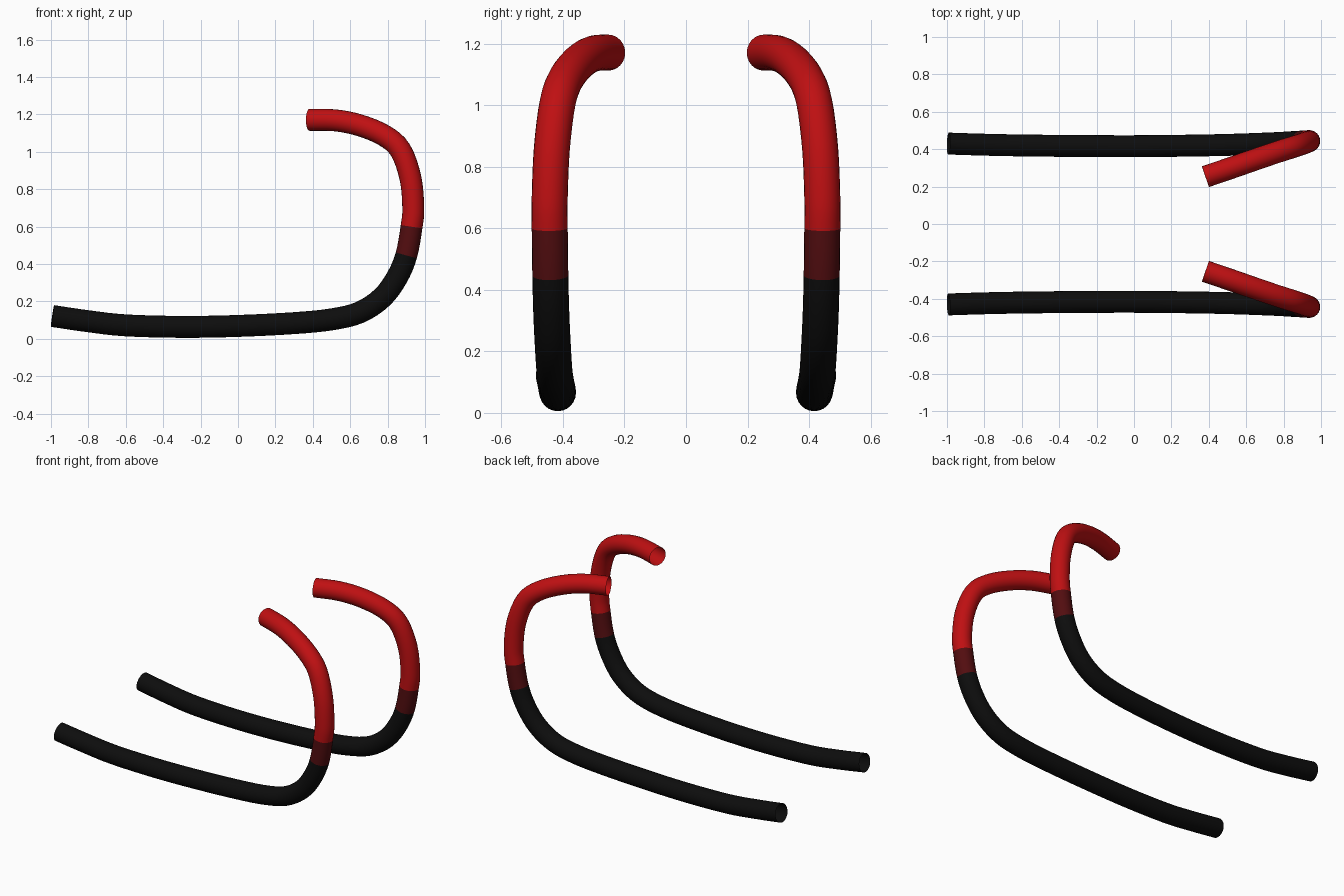
import bpy, bmesh, math
from mathutils import Vector

if "Cube" in bpy.data.objects:
    bpy.data.objects.remove(bpy.data.objects["Cube"])

RADIUS, SIDES, STEPS = 0.0585, 24, 4

# centre line of one bent tube, from the straight end to the hooked tip
PATH = [Vector(p) for p in [
    (-0.992, 0.430, 0.122), (-0.80, 0.424, 0.094), (-0.60, 0.420, 0.072),
    (-0.30, 0.417, 0.064), (0.00, 0.416, 0.069), (0.30, 0.419, 0.084),
    (0.50, 0.423, 0.104), (0.65, 0.428, 0.141), (0.77, 0.433, 0.220),
    (0.85, 0.438, 0.328), (0.90, 0.441, 0.447), (0.928, 0.443, 0.600),
    (0.937, 0.443, 0.700), (0.922, 0.436, 0.860), (0.868, 0.417, 1.010),
    (0.78, 0.389, 1.088), (0.65, 0.345, 1.142), (0.52, 0.300, 1.168),
    (0.382, 0.253, 1.171)]]
GRIP_END, BAND_END = 10, 11   # path points where the colour changes


def material(name, rgb):
    m = bpy.data.materials.new(name)
    m.diffuse_color = (*rgb, 1)
    m.use_nodes = True
    m.node_tree.nodes["Principled BSDF"].inputs["Base Color"].default_value = m.diffuse_color
    return m


BLACK = material("black", (0.004, 0.004, 0.004))
DARK_RED = material("dark red", (0.085, 0.004, 0.005))
RED = material("red", (0.52, 0.005, 0.006))


def smooth_path(pts):
    """Catmull-Rom samples, STEPS per span."""
    ext = [2 * pts[0] - pts[1]] + pts + [2 * pts[-1] - pts[-2]]
    out = []
    for i in range(len(pts) - 1):
        a, b, c, d = ext[i:i + 4]
        for k in range(STEPS):
            t = k / STEPS
            out.append(0.5 * (2 * b + (c - a) * t + (2 * a - 5 * b + 4 * c - d) * t * t
                              + (3 * b - a - 3 * c + d) * t ** 3))
    return out + [pts[-1]]


def tube(name, centres, first, last, mat):
    """Open tube swept along the samples first..last."""
    bm = bmesh.new()
    rings = []
    for i in range(first, last + 1):
        t = (centres[min(i + 1, len(centres) - 1)] - centres[max(i - 1, 0)]).normalized()
        n = t.cross(Vector((0, 1, 0))).normalized()
        b = t.cross(n)
        rings.append([bm.verts.new(centres[i] + RADIUS * (math.cos(a) * n + math.sin(a) * b))
                      for a in (2 * math.pi * k / SIDES for k in range(SIDES))])
    for r, s in zip(rings, rings[1:]):
        for k in range(SIDES):
            j = (k + 1) % SIDES
            bm.faces.new((r[k], r[j], s[j], s[k])).smooth = True
    bm.normal_update()
    me = bpy.data.meshes.new(name)
    bm.to_mesh(me)
    bm.free()
    me.materials.append(mat)
    bpy.context.collection.objects.link(bpy.data.objects.new(name, me))


# left and right tubes, each with a black rail, a dark band and a red hook
for side, sign in (("back", 1), ("front", -1)):
    line = smooth_path([Vector((p.x, sign * p.y, p.z)) for p in PATH])
    g, b = GRIP_END * STEPS, BAND_END * STEPS
    tube(side + "_rail", line, 0, g, BLACK)
    tube(side + "_band", line, g, b, DARK_RED)
    tube(side + "_hook", line, b, len(line) - 1, RED)
